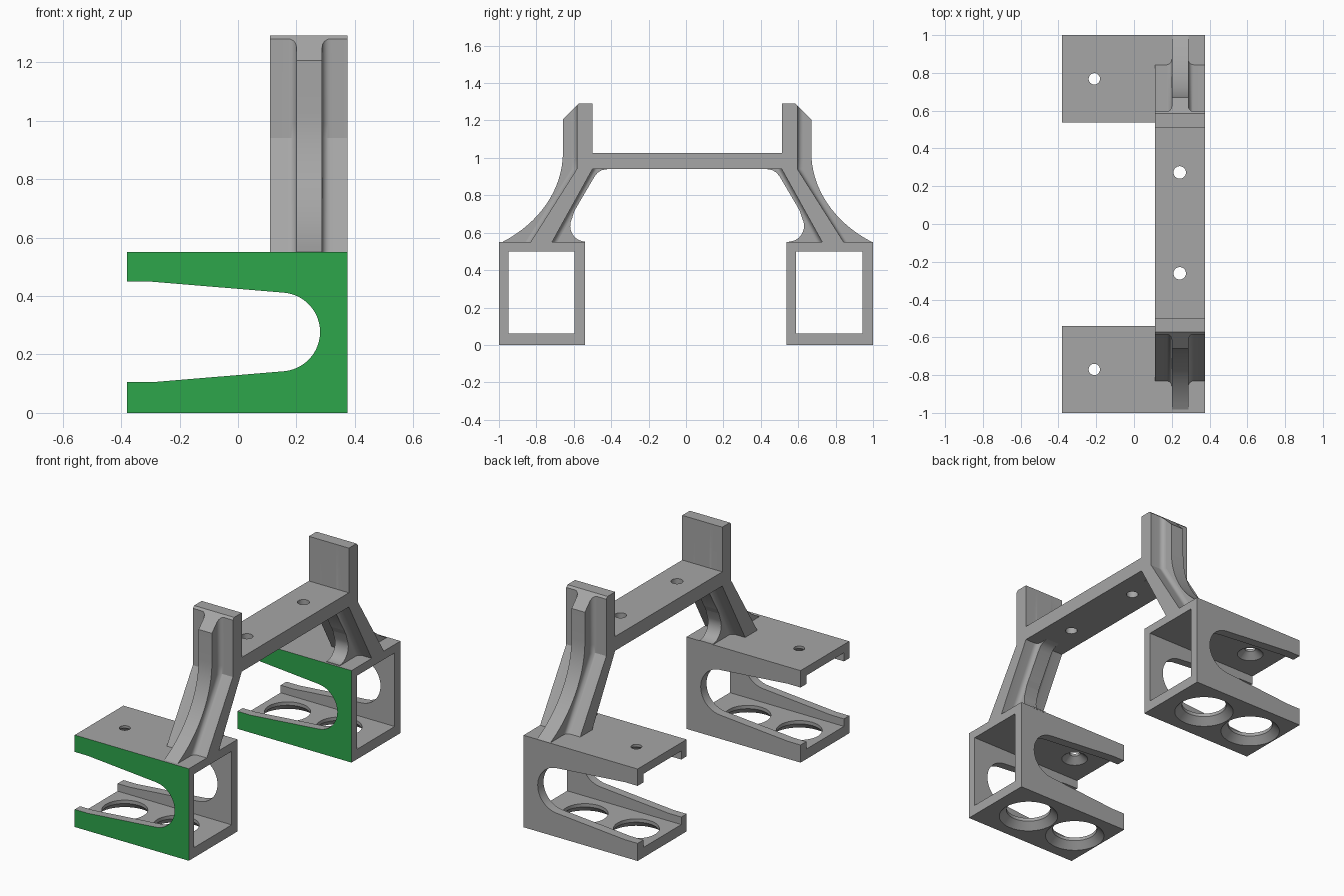
import bpy, bmesh, math
from mathutils import Vector

if "Cube" in bpy.data.objects:
    bpy.data.objects.remove(bpy.data.objects["Cube"])


def material(name, rgb):
    m = bpy.data.materials.new(name)
    m.diffuse_color = (*rgb, 1)
    m.use_nodes = True
    m.node_tree.nodes["Principled BSDF"].inputs["Base Color"].default_value = m.diffuse_color
    return m


GREY = material("grey", (0.38, 0.38, 0.38))
GREEN = material("green", (0.026, 0.38, 0.07))


def finish(bm, name):
    bmesh.ops.recalc_face_normals(bm, faces=bm.faces)
    me = bpy.data.meshes.new(name)
    bm.to_mesh(me)
    bm.free()
    ob = bpy.data.objects.new(name, me)
    bpy.context.collection.objects.link(ob)
    me.materials.append(GREY)
    return ob


def loft(name, rings):
    bm = bmesh.new()
    vs = [[bm.verts.new(p) for p in r] for r in rings]
    n = len(vs[0])
    for a, b in zip(vs, vs[1:]):
        for i in range(n):
            bm.faces.new((a[i], a[(i + 1) % n], b[(i + 1) % n], b[i]))
    bm.faces.new(vs[0])
    bm.faces.new(vs[-1])
    return finish(bm, name)


def box(name, x0, x1, y0, y1, z0, z1):
    return loft(name, [[(x0, y0, z), (x1, y0, z), (x1, y1, z), (x0, y1, z)]
                       for z in (z0, z1)])


def cone(x, y, z0, r0, z1, r1, n=40):
    return loft("cutter", [[(x + r * math.cos(k * math.tau / n), y + r * math.sin(k * math.tau / n), z)
                            for k in range(n)] for z, r in ((z0, r0), (z1, r1))])


def cut(ob, cutters):
    bpy.context.view_layer.objects.active = ob
    for c in cutters:
        mod = ob.modifiers.new("cut", 'BOOLEAN')
        mod.operation, mod.solver, mod.object = 'DIFFERENCE', 'EXACT', c
        bpy.ops.object.modifier_apply(modifier=mod.name)
        bpy.data.objects.remove(c)


def smooth(ob):
    bpy.ops.object.select_all(action='DESELECT')
    ob.select_set(True)
    bpy.context.view_layer.objects.active = ob
    bpy.ops.object.shade_smooth_by_angle(angle=math.radians(28))


# Hollow holders: tunnel along x, U slot through both walls, holes in floor and roof
def holder(name, y0, y1):
    ob = box(name, -0.38, 0.375, y0, y1, 0, 0.55)
    yc = (y0 + y1) / 2
    prof = [(-0.5, 0.105), (-0.295, 0.105)]
    for k in range(25):
        a = math.radians(-85 + 170 * k / 24)
        prof.append((0.146 + 0.135 * math.cos(a), 0.277 + 0.135 * math.sin(a)))
    prof += [(-0.295, 0.449), (-0.5, 0.449)]
    slot = loft("cutter", [[(x, y, z) for x, z in prof] for y in (y0 - 0.1, y1 + 0.1)])
    cutters = [box("cutter", -0.6, 0.6, y0 + 0.05, y1 - 0.055, 0.06, 0.5), slot]
    for x in (-0.21, 0.13):
        cutters += [cone(x, yc, -0.01, 0.175, 0.04, 0.125), cone(x, yc, 0.03, 0.125, 0.09, 0.125)]
    cutters += [cone(-0.21, yc, 0.45, 0.03, 0.6, 0.03), cone(-0.21, yc, 0.49, 0.085, 0.535, 0.03)]
    cut(ob, cutters)
    # Green front face
    ob.data.materials.clear()
    ob.data.materials.append(GREY)
    ob.data.materials.append(GREEN)
    for p in ob.data.polygons:
        p.material_index = int(p.normal.y < -0.9 and abs(p.center.y - y0) < 0.003)
    smooth(ob)


holder("front_holder", -1.0, -0.54)
holder("back_holder", 0.537, 1.0)

# Bridge with two screw holes
YC, X0, X1 = 0.006, 0.11, 0.375
bridge = box("bridge", X0, X1, YC - 0.506, YC + 0.506, 0.94, 1.025)
cut(bridge, [cone(0.242, YC + s * 0.267, 0.9, 0.033, 1.1, 0.033) for s in (-1, 1)])
smooth(bridge)

# Arm plate, its edge fillets blending into the rib: half section as (x, bump)
W0, W1, R = 0.2, 0.288, 0.028
fillet = [(W0 - R + R * math.sin(a), R - R * math.cos(a))
          for a in (k * math.pi / 12 for k in range(7))]
half = [(X0, 0)] + fillet + [(W0 + W1 - x, t) for x, t in reversed(fillet)] + [(X1, 0)]


def arm(name, s):
    # d is the distance out from the centre of the bridge
    rings = []
    for z, d_in, d_out, inner in ((0.545, 0.725, 0.84, 1), (0.94, 0.506, 0.59, 1),
                                  (0.99, 0.506, 0.59, 0), (1.292, 0.506, 0.59, 0)):
        ring = [(x, YC + s * (d_out + t), z) for x, t in half]
        ring += [(x, YC + s * (d_in - t * inner), z) for x, t in reversed(half)]
        rings.append(ring)
    plate = loft(name + "_plate", rings)
    # Sloped top corner
    bm = bmesh.new()
    bm.from_mesh(plate.data)
    bmesh.ops.bisect_plane(bm, geom=bm.verts[:] + bm.edges[:] + bm.faces[:],
                           plane_co=(0, YC + s * 0.578, 1.292),
                           plane_no=Vector((0, s * 0.09, 0.09)), clear_outer=True)
    bmesh.ops.holes_fill(bm, edges=[e for e in bm.edges if e.is_boundary])
    bmesh.ops.recalc_face_normals(bm, faces=bm.faces)
    bm.to_mesh(plate.data)
    bm.free()
    smooth(plate)

    # Outer rib with a sweeping curve
    outer = [(0.578, 1.292), (0.664, 1.206)]
    for k in range(17):
        a = math.radians(58 * k / 16)
        outer.append((0.664 + 0.69 * (1 - math.cos(a)), 1.03 - 0.566 * math.sin(a)))
    outer += [(0.99, 0.55), (0.99, 0.545), (0.78, 0.545), (0.55, 0.94), (0.55, 1.292)]
    # Inner rib, rounded under the bridge and at the foot
    inner = [(0.55, 0.945), (0.425, 0.945), (0.425, 0.94), (0.455, 0.935), (0.478, 0.921),
             (0.495, 0.9), (0.602, 0.718)]
    for k in range(13):
        a = math.radians(28 - 118 * k / 12)
        inner.append((0.545 + 0.08 * math.cos(a), 0.636 + 0.083 * math.sin(a)))
    inner += [(0.545, 0.545), (0.78, 0.545)]
    for part, prof in (("_outer_rib", outer), ("_inner_rib", inner)):
        smooth(loft(name + part, [[(x, YC + s * d, z) for d, z in prof] for x in (W0, W1)]))


arm("front_arm", -1)
arm("back_arm", 1)
